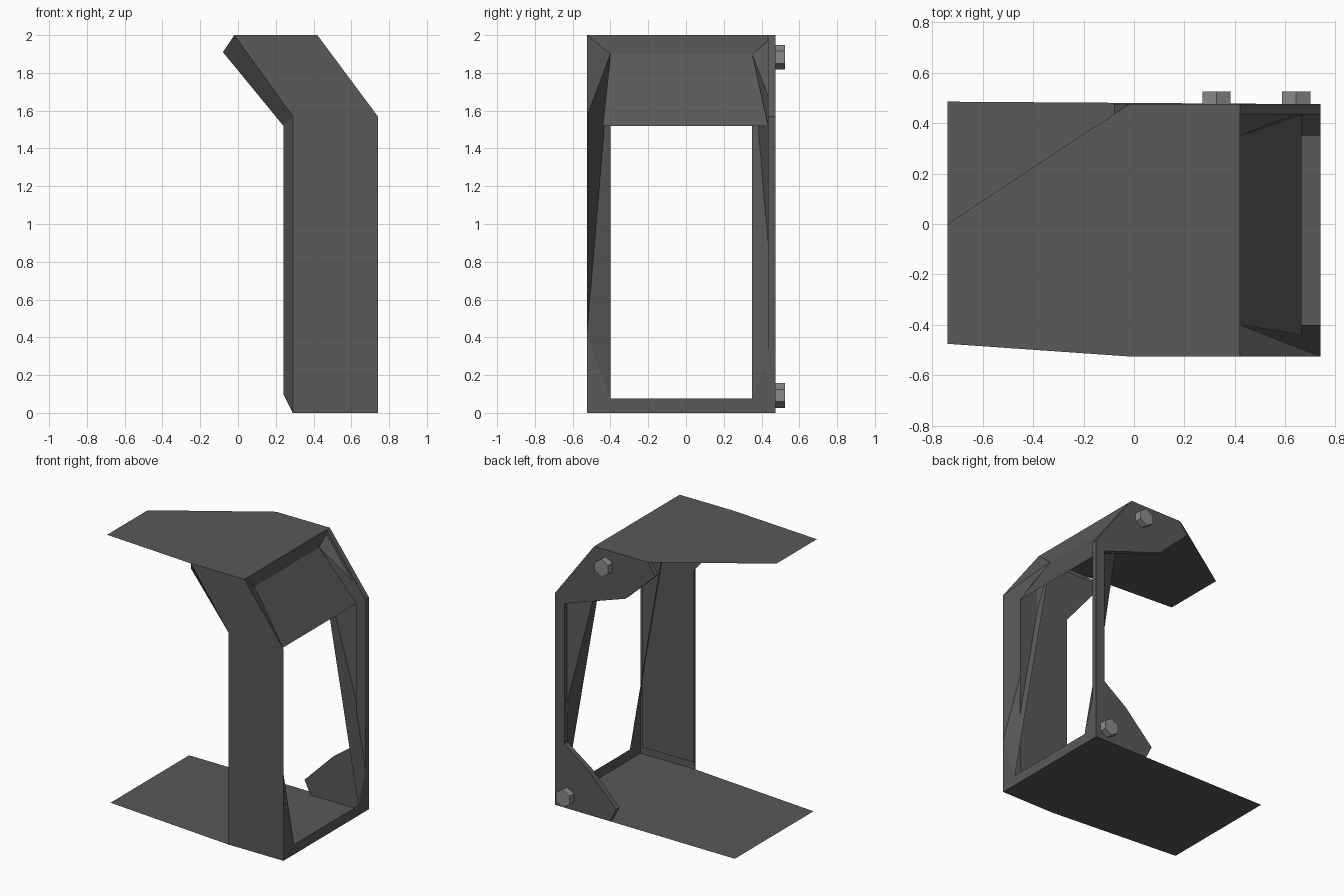
import bpy, math
from mathutils import Matrix

if "Cube" in bpy.data.objects:
    bpy.data.objects.remove(bpy.data.objects["Cube"])


def material(name, v):
    m = bpy.data.materials.new(name)
    m.diffuse_color = (v, v, v, 1)
    m.use_nodes = True
    m.node_tree.nodes["Principled BSDF"].inputs["Base Color"].default_value = m.diffuse_color
    return m


dark = material("dark_steel", 0.10)
light = material("light_bolt_steel", 0.26)


def sheet(name, verts, faces=None):
    me = bpy.data.meshes.new(name)
    me.from_pydata(verts, [], faces or [tuple(range(len(verts)))])
    me.materials.append(dark)
    ob = bpy.data.objects.new(name, me)
    bpy.context.collection.objects.link(ob)
    return ob


def at_y(profile, y):
    return [(x, y, z) for x, z in profile]


def at_z(profile, z):
    return [(x, y, z) for x, y in profile]


FRONT, BACK = -0.525, 0.475

# Top and bottom plates
sheet("top_plate", at_z([(.42, FRONT), (.42, BACK), (-.02, BACK), (-.74, 0),
                         (-.74, -.475), (-.02, FRONT)], 2))
sheet("bottom_plate", at_z([(.74, FRONT), (.74, BACK), (-.74, .485),
                            (-.74, -.435), (.29, FRONT)], 0))

# Front wall: outer skin, inner skin and rear return flange
outer_edge = [(.29, 0), (.29, 1.57), (-.02, 2)]
inner_edge = [(.24, .1), (.24, 1.52), (-.08, 1.91)]
sheet("front_wall_outer", at_y([(.74, 0), (.74, 1.57), (.42, 2)] + outer_edge[::-1], FRONT))
sheet("front_wall_inner", at_y([(.665, .1), (.665, 1.52), (.42, 1.9)] + inner_edge[::-1], -.435))
sheet("front_wall_flange", at_y(outer_edge, FRONT) + at_y(inner_edge, -.435),
      [(0, 1, 4, 3), (1, 2, 5, 4)])

# Open back frame with its two corner gussets, given thickness
c_shape = [(.74, 0), (.74, 1.57), (.42, 2), (-.02, 2), (-.08, 1.91), (.165, 1.68),
           (.665, 1.51), (.665, .47), (.47, .33), (.24, .1), (.29, 0)]
n = len(c_shape)
sheet("back_frame", at_y(c_shape, BACK) + at_y(c_shape, .435),
      [tuple(range(n)), tuple(range(2 * n - 1, n - 1, -1))] +
      [(i, i + n, (i + 1) % n + n, (i + 1) % n) for i in range(n)])

# Slanted side strips around the opening
for name, yo, yi in (("front_side_strip", FRONT, -.40), ("back_side_strip", BACK, .35)):
    sheet(name, [(.74, yo, 0), (.74, yo, .41), (.74, yo, 1.57), (.42, yo, 2),
                 (.74, yi, .075), (.42, yi, 1.9)],
          [(0, 1, 4), (1, 2, 5), (1, 5, 4), (2, 3, 5)])

# Lower and upper lips, and the recessed sloping panel
sheet("lower_lip", [(.74, FRONT, 0), (.74, BACK, 0), (.74, .35, .075), (.74, -.40, .075)])
sheet("upper_lip", [(.42, FRONT, 2), (.42, BACK, 2), (.42, .35, 1.9), (.42, -.40, 1.9)])
sheet("sloping_panel", [(.42, -.40, 1.9), (.42, .35, 1.9), (.665, .435, 1.52), (.665, -.44, 1.52)])

# Hexagonal bolts on the back
for name, x, z in (("upper_bolt", .327, 1.883), ("lower_bolt", .643, .092)):
    bpy.ops.mesh.primitive_cylinder_add(vertices=6, radius=.065, depth=.055)
    bolt = bpy.context.object
    bolt.name = name
    bolt.data.transform(Matrix.Translation((x, .4975, z)) @ Matrix.Rotation(math.pi / 2, 4, 'X'))
    bolt.data.materials.append(light)
